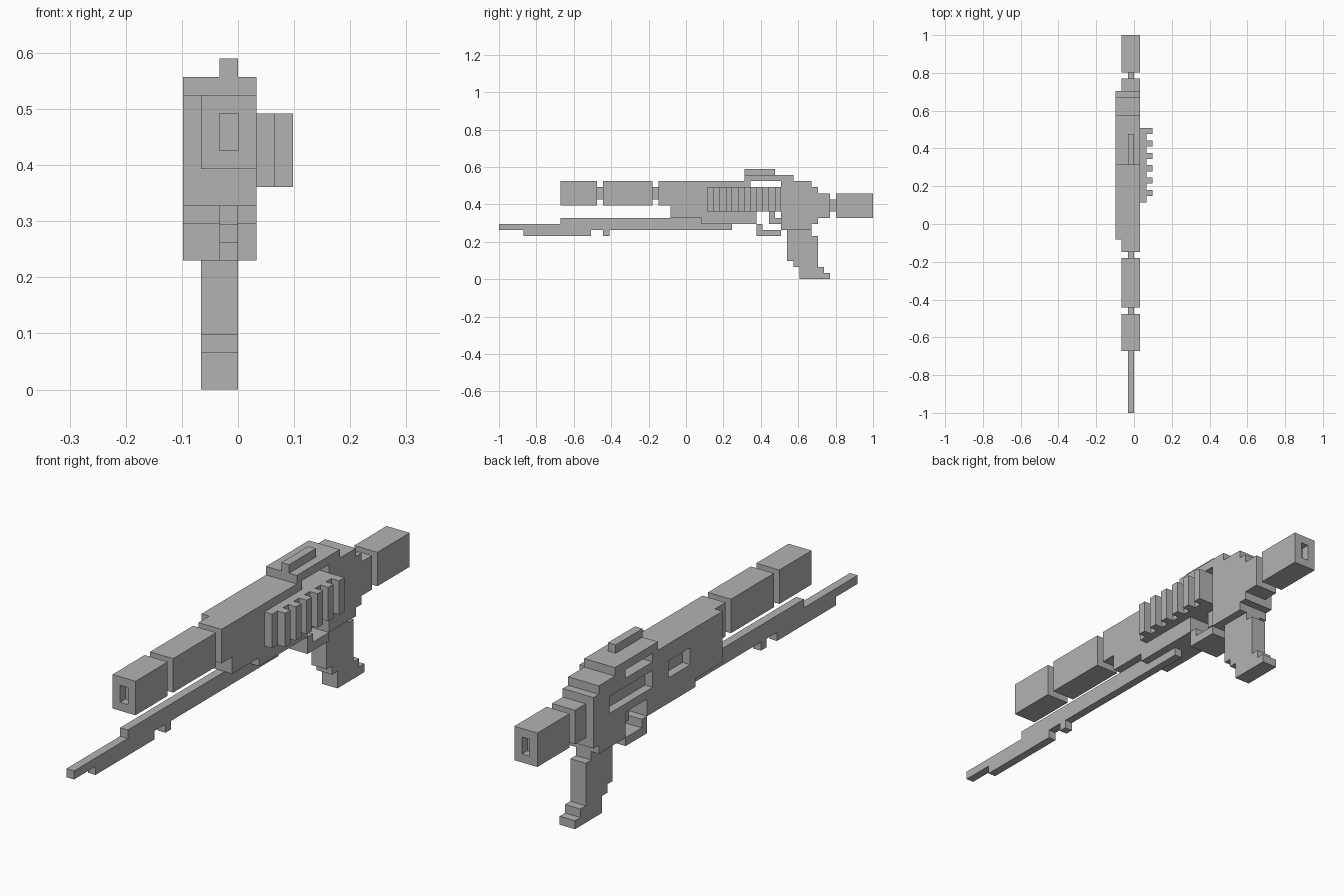
import bpy
import bmesh

U = 2 / 61          # grid step
if "Cube" in bpy.data.objects:
    bpy.data.objects.remove(bpy.data.objects["Cube"])

metal = bpy.data.materials.new("plain grey")
metal.use_nodes = True
GREY = (0.45, 0.45, 0.45, 1)
metal.diffuse_color = GREY
metal.node_tree.nodes["Principled BSDF"].inputs["Base Color"].default_value = GREY


def extrude(name, outline, x0, x1):
    """Extrude a side outline of (length, height) steps across the width."""
    bm = bmesh.new()
    verts = [bm.verts.new(((x0 - 3) * U, y * U - 1, z * U)) for y, z in outline]
    face = bm.faces.new(verts)
    moved = bmesh.ops.extrude_face_region(bm, geom=[face])["geom"]
    bmesh.ops.translate(bm, vec=((x1 - x0) * U, 0, 0),
                        verts=[g for g in moved if isinstance(g, bmesh.types.BMVert)])
    bmesh.ops.recalc_face_normals(bm, faces=bm.faces)
    mesh = bpy.data.meshes.new(name)
    bm.to_mesh(mesh)
    bm.free()
    mesh.materials.append(metal)
    obj = bpy.data.objects.new(name, mesh)
    bpy.context.collection.objects.link(obj)
    return obj


def block(name, x, y, z):
    (y0, y1), (z0, z1) = y, z
    return extrude(name, [(y0, z0), (y1, z0), (y1, z1), (y0, z1)], *x)


def cut(target, x, y, z):
    """Cut a box-shaped opening and remove the cutter afterwards."""
    cutter = block("cutter", x, y, z)
    cutter.hide_render = True
    mod = target.modifiers.new("opening", "BOOLEAN")
    mod.operation, mod.solver, mod.object = "DIFFERENCE", "EXACT", cutter
    bpy.context.view_layer.objects.active = target
    bpy.ops.object.modifier_apply(modifier=mod.name)
    bpy.data.objects.remove(cutter)


FULL, MID, CORE = (0, 4), (1, 4), (2, 3)

# Receiver with its slots and side recesses
receiver = extrude("receiver", [
    (28, 10), (33, 10), (33, 9), (42, 9), (42, 11), (46, 11), (46, 8), (51, 8), (51, 9),
    (52, 9), (52, 15), (51, 15), (51, 16), (48, 16), (48, 17), (40, 17), (40, 16), (28, 16)],
    *FULL)
cut(receiver, (-1, 5), (41, 46), (15, 16))
cut(receiver, (-1, 1), (34, 38), (12, 14))
cut(receiver, (-1, 1), (41, 49), (12, 14))
block("receiver_front", MID, (26, 28), (12, 16))
block("receiver_rear", MID, (52, 54), (10, 14))
block("top_sight", CORE, (40, 45), (17, 18))

# Barrel segments and links
muzzle = block("muzzle", MID, (10, 16), (12, 16))
cut(muzzle, CORE, (9, 11), (13, 15))
block("muzzle_link", CORE, (16, 17), (13, 15))
block("barrel", MID, (17, 25), (12, 16))
block("barrel_link", CORE, (25, 26), (13, 15))

# Rear stock
block("stock_link", CORE, (54, 55), (11, 13))
stock = block("stock", MID, (55, 61), (10, 14))
cut(stock, CORE, (60, 62), (11, 13))

# Long thin rail under the barrel
extrude("lower_rail", [
    (0, 8), (4, 8), (4, 7), (15, 7), (15, 8), (17, 8), (17, 7), (18, 7), (18, 8),
    (38, 8), (38, 9), (33, 9), (33, 10), (10, 10), (10, 9), (0, 9)], *CORE)

# Finned side plate
block("fin_plate", (4, 5), (34, 46), (11, 15))
for n in range(6):
    y = 35 + 2 * n
    block(f"fin_{n + 1}", (5, 6), (y, y + 1), (11, 15))

# Trigger and guard
extrude("trigger", [(44, 9), (46, 9), (46, 10), (45, 10), (45, 11), (44, 11)], 1, 3)
extrude("trigger_guard", [(42, 7), (46, 7), (46, 8), (43, 8), (43, 9), (42, 9)], *FULL)

# Stepped hand grip
extrude("grip", [
    (47, 8), (47, 3), (48, 3), (48, 2), (49, 2), (49, 0), (54, 0), (54, 1), (53, 1),
    (53, 2), (52, 2), (52, 7), (51, 7), (51, 8)], 1, 3)
